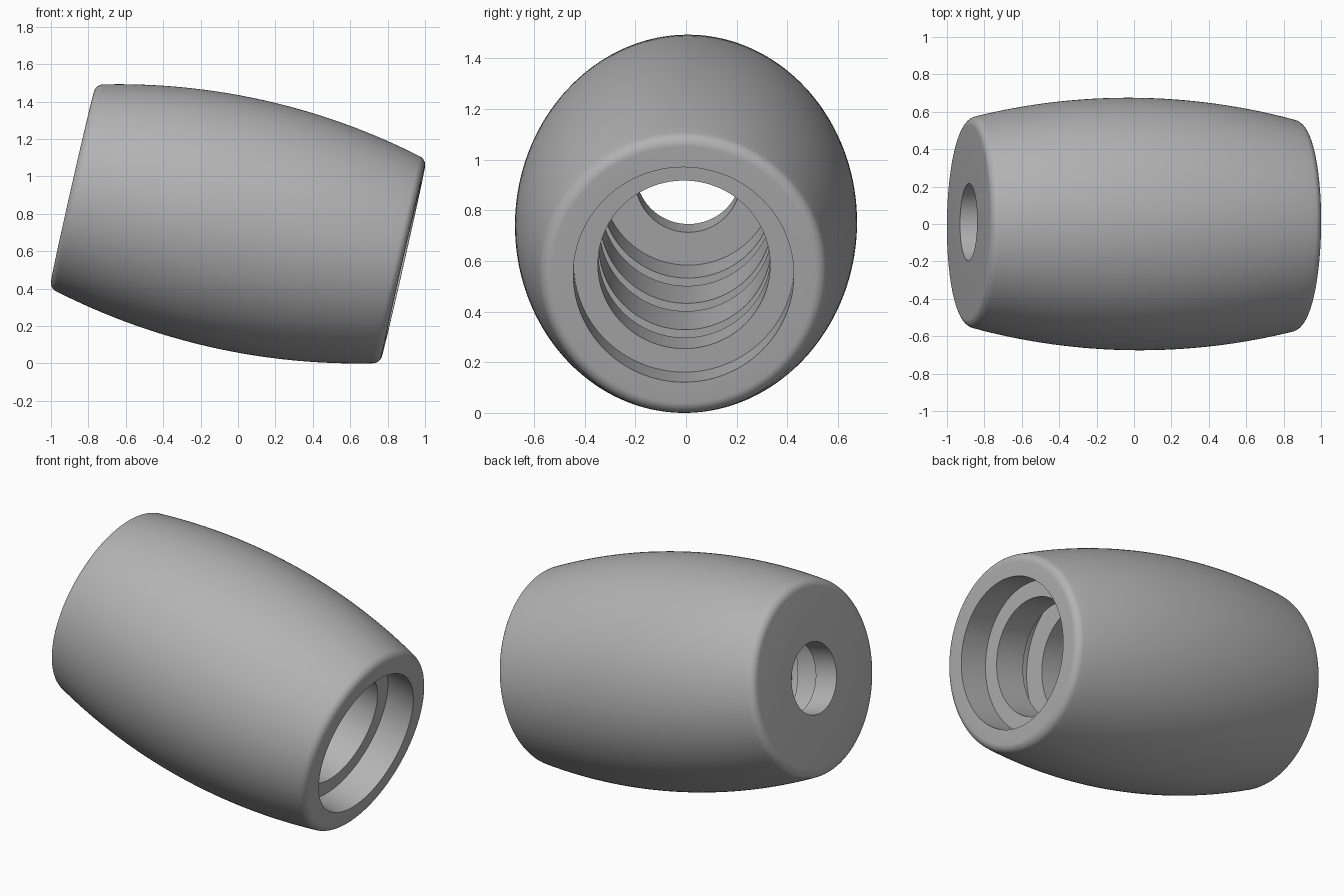
import bpy, bmesh, math
from mathutils import Matrix, Vector

cube = bpy.data.objects.get("Cube")
if cube:
    bpy.data.objects.remove(cube, do_unlink=True)

HALF, MID_R, ARC_R, FILLET = 0.907, 0.675, 3.55, 0.05
BORE_R, GROOVE_R, STEPS = 0.34, 0.47, 160

# Single satin grey
grey = bpy.data.materials.new("satin_grey")
grey.use_nodes = True
colour = (0.45, 0.45, 0.45, 1)
grey.diffuse_color = colour
grey.node_tree.nodes["Principled BSDF"].inputs["Base Color"].default_value = colour


def outer_profile():
    """Bulging side with a rounded rim at each end, as (axial, radius)."""
    cx = HALF - FILLET
    arc_z = MID_R - ARC_R
    cr = arc_z + math.sqrt((ARC_R - FILLET) ** 2 - cx ** 2)
    lean = math.asin(cx / (ARC_R - FILLET))
    n = 8
    rim = []
    for i in range(n + 1):
        a = (math.pi / 2 - lean) * i / n
        rim.append((cx + FILLET * math.cos(a), cr + FILLET * math.sin(a)))
    m = 32
    side = []
    for i in range(1, m):
        a = lean * (1 - 2 * i / m)
        side.append((ARC_R * math.sin(a), arc_z + ARC_R * math.cos(a)))
    return rim + side + [(-x, r) for x, r in reversed(rim)]


def inner_profile():
    """Small end hole, grooved bore and wide counterbore."""
    pts = [(-HALF, 0.207), (-0.76, 0.207), (-0.76, BORE_R)]
    for centre in (-0.46, -0.01, 0.46):
        lo, hi = centre - 0.07, centre + 0.07
        pts += [(lo, BORE_R), (lo, GROOVE_R), (hi, GROOVE_R), (hi, BORE_R)]
    return pts + [(0.727, BORE_R), (0.727, 0.435), (HALF, 0.435)]


# Revolve the closed section around the long axis
bm = bmesh.new()
verts = [bm.verts.new((x, 0, r)) for x, r in outer_profile() + inner_profile()]
edges = [bm.edges.new((v, verts[(i + 1) % len(verts)])) for i, v in enumerate(verts)]
bmesh.ops.spin(bm, geom=verts + edges, cent=(0, 0, 0), axis=(1, 0, 0),
               angle=math.tau, steps=STEPS, use_merge=False)
bmesh.ops.remove_doubles(bm, verts=bm.verts, dist=0.0001)
bmesh.ops.recalc_face_normals(bm, faces=bm.faces)

# Tilt the axis and rest the barrel on the ground
tilt = Matrix.Rotation(-0.011, 4, "Z") @ Matrix.Rotation(math.radians(12.8), 4, "Y")
bmesh.ops.transform(bm, matrix=tilt, verts=bm.verts)
floor = min(v.co.z for v in bm.verts)
bmesh.ops.translate(bm, vec=Vector((0, 0, -floor)), verts=bm.verts)

mesh = bpy.data.meshes.new("barrel_sleeve")
bm.to_mesh(mesh)
bm.free()
mesh.materials.append(grey)
sleeve = bpy.data.objects.new("barrel_sleeve", mesh)
bpy.context.collection.objects.link(sleeve)

bpy.ops.object.select_all(action="DESELECT")
sleeve.select_set(True)
bpy.context.view_layer.objects.active = sleeve
bpy.ops.object.shade_smooth_by_angle(angle=math.radians(30))
